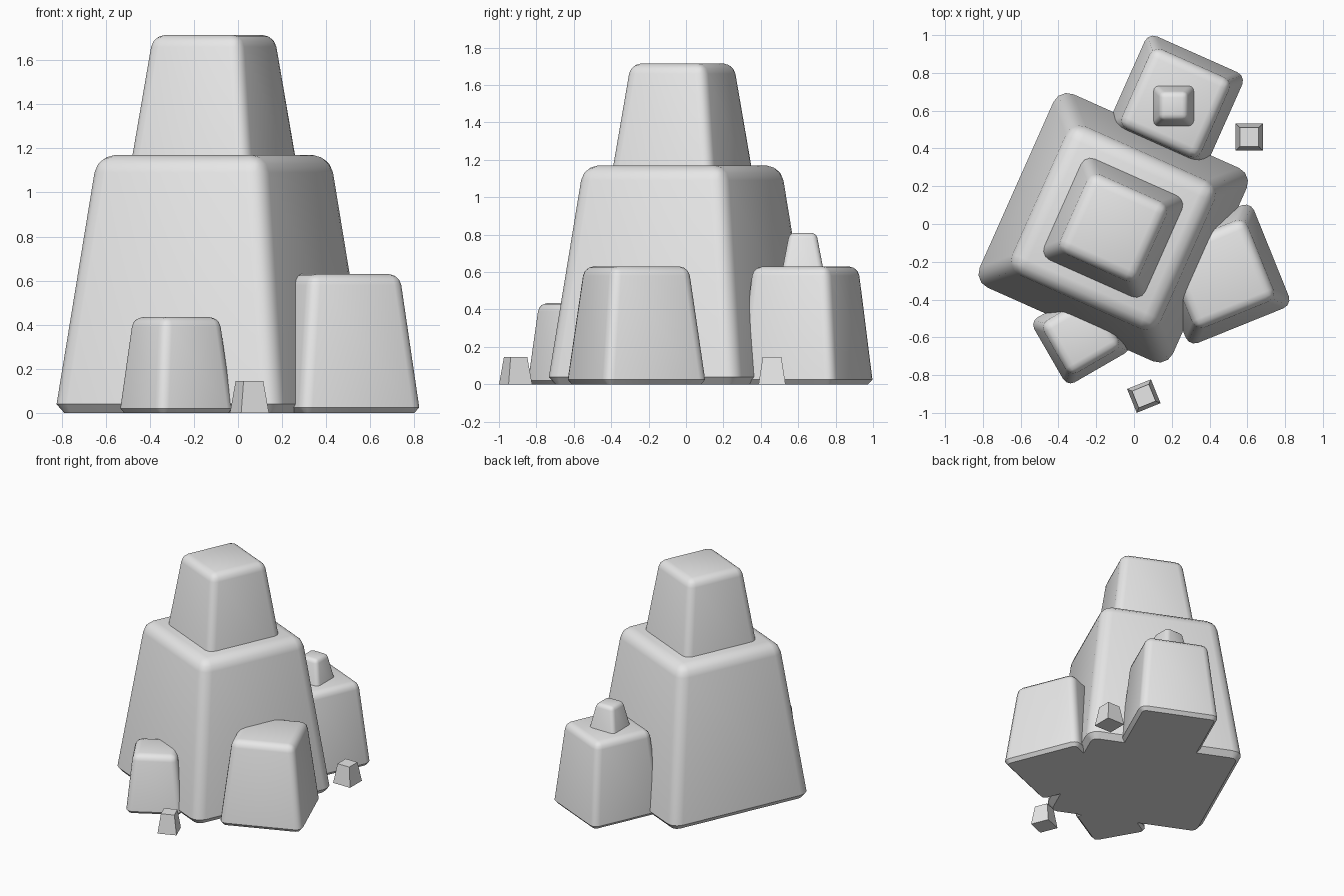
import bpy, bmesh
from math import radians
from mathutils import Matrix

cube = bpy.data.objects.get("Cube")
if cube:
    bpy.data.objects.remove(cube, do_unlink=True)

# One plain grey stone material
stone = bpy.data.materials.new("grey_stone")
stone.use_nodes = True
grey = (0.8, 0.8, 0.8, 1.0)
stone.diffuse_color = grey
stone.node_tree.nodes["Principled BSDF"].inputs["Base Color"].default_value = grey


def rock(name, centre, turn, z0, z1, base, top, round_by=0.0, foot=0.0):
    """Tapered square block; base and top are half widths, turn is in degrees."""
    bm = bmesh.new()
    bmesh.ops.create_cube(bm, size=2)
    for v in bm.verts:
        upper = v.co.z > 0
        half = top if upper else base
        v.co.x *= half
        v.co.y *= half
        v.co.z = z1 if upper else z0

    def is_bottom(edge):
        return all(v.co.z < z0 + 1e-4 for v in edge.verts)

    # Round the uprights and the top rim
    if round_by:
        bmesh.ops.bevel(bm, geom=[e for e in bm.edges if not is_bottom(e)],
                        offset=round_by, segments=3, profile=0.5,
                        affect='EDGES', clamp_overlap=False)
    # Single chamfer round the foot
    if foot:
        bmesh.ops.bevel(bm, geom=[e for e in bm.edges if is_bottom(e)],
                        offset=foot, segments=1,
                        affect='EDGES', clamp_overlap=False)
    bmesh.ops.rotate(bm, verts=bm.verts, matrix=Matrix.Rotation(radians(turn), 3, 'Z'))
    bmesh.ops.translate(bm, verts=bm.verts, vec=(*centre, 0))
    bmesh.ops.recalc_face_normals(bm, faces=bm.faces)

    mesh = bpy.data.meshes.new(name)
    bm.to_mesh(mesh)
    bm.free()
    mesh.materials.append(stone)
    obj = bpy.data.objects.new(name, mesh)
    bpy.context.collection.objects.link(obj)
    if round_by:
        bpy.ops.object.select_all(action='DESELECT')
        obj.select_set(True)
        bpy.context.view_layer.objects.active = obj
        bpy.ops.object.shade_smooth_by_angle(angle=radians(36))
    return obj


# Main stack
rock("main_boulder", (-0.11, -0.02), -24, 0, 1.17, 0.565, 0.42, 0.08, 0.04)
rock("upper_boulder", (-0.11, -0.02), -24, 1.0, 1.715, 0.315, 0.222, 0.055)

# Boulders leaning round the foot
rock("back_boulder", (0.22, 0.64), -24, 0, 0.63, 0.285, 0.225, 0.05, 0.025)
rock("back_cap_stone", (0.21, 0.625), 0, 0.55, 0.81, 0.122, 0.072, 0.028)
rock("side_boulder", (0.455, -0.265), 22, 0, 0.63, 0.297, 0.226, 0.05, 0.025)
rock("front_boulder", (-0.28, -0.59), 30, 0, 0.435, 0.2, 0.155, 0.045, 0.02)

# Loose sharp-edged pebbles
rock("front_pebble", (0.052, -0.911), 22, 0, 0.145, 0.068, 0.048)
rock("side_pebble", (0.61, 0.46), 0, 0, 0.145, 0.072, 0.05)
